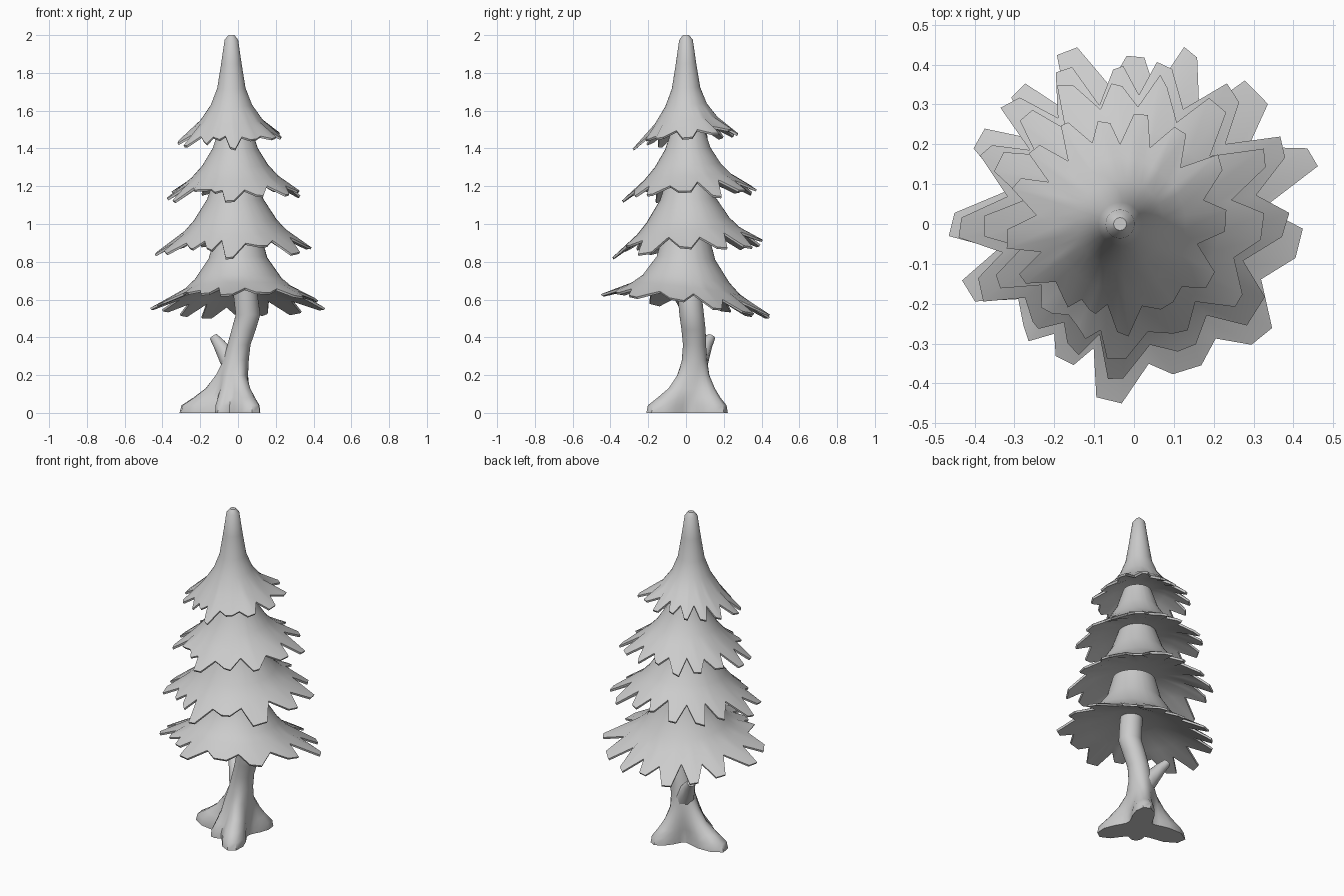
import bpy, bmesh, math, random
from mathutils import Vector

if "Cube" in bpy.data.objects:
    bpy.data.objects.remove(bpy.data.objects["Cube"])

random.seed(11)


def loft(name, rings, angle=40):
    """Skin a list of equal-length rings of points, closing both ends."""
    bm = bmesh.new()
    loops = [[bm.verts.new(p) for p in ring] for ring in rings]
    n = len(loops[0])
    for a, b in zip(loops, loops[1:]):
        for i in range(n):
            j = (i + 1) % n
            bm.faces.new((a[i], a[j], b[j], b[i]))
    bm.faces.new(loops[0])
    bm.faces.new(loops[-1])
    bmesh.ops.recalc_face_normals(bm, faces=bm.faces)
    mesh = bpy.data.meshes.new(name)
    bm.to_mesh(mesh)
    bm.free()
    ob = bpy.data.objects.new(name, mesh)
    bpy.context.collection.objects.link(ob)
    bpy.ops.object.select_all(action='DESELECT')
    ob.select_set(True)
    bpy.context.view_layer.objects.active = ob
    bpy.ops.object.shade_smooth_by_angle(angle=math.radians(angle))
    return ob


# Leaf tips round a tier: (direction in degrees, reach)
TIPS = [(-180, .47), (-159, .46), (-135, .39), (-117, .39), (-99, .45),
        (-69, .39), (-40, .44), (-7, .44), (21, .49), (47, .46),
        (72, .46), (90, .43), (110, .47), (131, .46), (150, .45)]


def foliage_tier(name, centre, profile, notch, tip, tilt, turn, inner_drop):
    """Flared bell whose hem is cut into blunt leaf tips; profile is (z, r)."""
    cols = []                                   # (angle, hem radius, lift)
    n = len(TIPS)
    for i, (a, r) in enumerate(TIPS):
        prev = TIPS[i - 1][0] - (360 if i == 0 else 0)
        nxt = TIPS[(i + 1) % n][0] + (360 if i == n - 1 else 0)
        reach = r * tip[1] / .45
        lift = random.uniform(-.015, .015)
        cols.append(((a + prev) / 2, notch[1] * random.uniform(.97, 1.08), 0))
        cols.append((a - random.uniform(.08, .22) * (a - prev),
                     reach * random.uniform(.94, 1), lift))
        cols.append((a + random.uniform(.08, .22) * (nxt - a),
                     reach * random.uniform(.96, 1.02), lift))

    def point(a, r, z):
        t = math.radians(a + turn)
        x, y = r * math.cos(t), r * math.sin(t)
        w = min(1, r / notch[1])
        return (centre[0] + x, centre[1] + y,
                z + w * (tilt[0] * x + tilt[1] * y))

    def hem_z(r):
        return notch[0] + (r - notch[1]) / (tip[1] - notch[1]) * (tip[0] - notch[0])

    rings = [[point(a, r, z) for a, _, _ in cols] for z, r in profile]
    rings.append([point(a, r, hem_z(r) + k) for a, r, k in cols])
    # thickness of the hem, then the hollow underside
    rings.append([point(a, r - .006, hem_z(r) + k - .01) for a, r, k in cols])
    z, r = profile[-1]
    rings.append([point(a, r - .02, z - .03) for a, _, _ in cols])
    z, r = profile[-2]
    rings.append([point(a, r * .6, z - inner_drop) for a, _, _ in cols])
    return loft(name, rings, 50)


foliage_tier("foliage_top", (-.035, 0),
             [(2.0, .016), (1.975, .036), (1.85, .054), (1.72, .075), (1.63, .11), (1.55, .165)],
             (1.495, .205), (1.45, .28), (.02, .145), 9, .08)
foliage_tier("foliage_upper", (-.015, .01),
             [(1.52, .08), (1.4, .12), (1.31, .175), (1.25, .23)],
             (1.215, .265), (1.155, .36), (.02, .08), 4, .06)
foliage_tier("foliage_middle", (-.015, .01),
             [(1.27, .1), (1.13, .15), (1.02, .22), (.965, .27)],
             (.935, .305), (.86, .41), (.02, .09), 4, .04)
foliage_tier("foliage_bottom", (0, 0),
             [(.95, .12), (.82, .155), (.71, .23), (.66, .285)],
             (.625, .33), (.567, .45), (.03, -.13), 0, .03)

# Trunk: (z, x, y, radius, share of root flare)
TRUNK = [(0, -.02, .02, .078, 1), (.04, -.02, .02, .078, .95),
         (.08, -.02, .025, .08, .65), (.13, -.02, .035, .08, .34),
         (.2, -.022, .04, .075, .1), (.28, -.01, .045, .067, 0),
         (.36, .005, .045, .061, 0), (.44, .03, .04, .064, 0),
         (.52, .053, .03, .065, 0), (.62, .04, .02, .064, 0),
         (.78, .02, .01, .06, 0)]
# Roots: (direction in degrees, extra reach)
ROOTS = [(172, .22), (62, .145), (297, .175), (238, .08)]


def trunk_ring(z, x, y, r, share, sides=32):
    ring = []
    for i in range(sides):
        t = 2 * math.pi * i / sides
        flare = 0
        for d, reach in ROOTS:
            c = max(0, math.cos(t - math.radians(d)))
            flare = max(flare, reach * c ** 8)
        rr = r + share * flare
        ring.append((x + rr * math.cos(t), y + rr * math.sin(t), z))
    return ring


loft("trunk", [trunk_ring(*row) for row in TRUNK], 50)

# Broken branch stub: points along its length with radius
STUB = [((-.005, .045, .22), .065), ((-.055, .075, .295), .05),
        ((-.1, .108, .365), .034), ((-.128, .132, .402), .024)]
axis = (Vector(STUB[-1][0]) - Vector(STUB[0][0])).normalized()
side = axis.cross(Vector((0, 0, 1))).normalized()
up = side.cross(axis)
loft("branch_stub",
     [[Vector(c) + r * (math.cos(k * math.pi / 4) * side + math.sin(k * math.pi / 4) * up)
       for k in range(8)] for c, r in STUB], 50)
